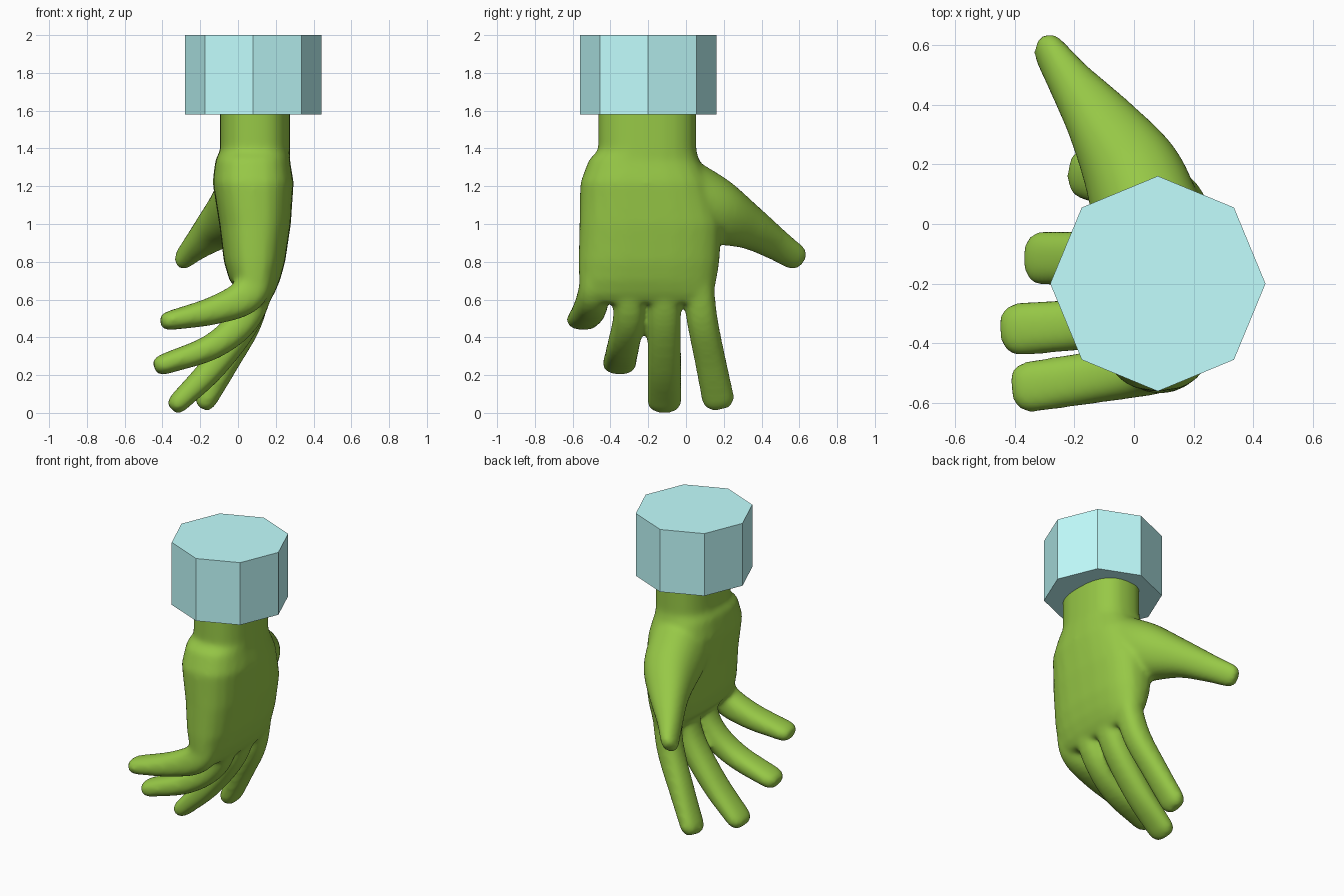
import bpy, bmesh, math
from mathutils import Vector

if "Cube" in bpy.data.objects:
    bpy.data.objects.remove(bpy.data.objects["Cube"])


def material(name, color):
    m = bpy.data.materials.new(name)
    m.diffuse_color = (*color, 1)
    m.use_nodes = True
    m.node_tree.nodes["Principled BSDF"].inputs["Base Color"].default_value = m.diffuse_color
    return m


green = material("green", (0.31, 0.58, 0.062))
teal = material("pale_teal", (0.54, 1.0, 1.0))


def loft(bm, rings):
    """Closed skin over rings with equal vertex counts."""
    vs = [[bm.verts.new(p) for p in r] for r in rings]
    n = len(vs[0])
    for a, b in zip(vs, vs[1:]):
        for i in range(n):
            j = (i + 1) % n
            bm.faces.new((a[i], a[j], b[j], b[i]))
    bm.faces.new(vs[0][::-1])
    bm.faces.new(vs[-1])


def oval(c, u, v, e=2.0, n=24):
    """Superellipse ring round c with half axes u and v."""
    out = []
    for i in range(n):
        t = 2 * math.pi * i / n
        a, b = math.cos(t), math.sin(t)
        out.append(c + u * math.copysign(abs(a) ** (2 / e), a)
                   + v * math.copysign(abs(b) ** (2 / e), b))
    return out


def spline(p, steps=5):
    """Catmull-Rom resampling of a list of vectors."""
    q = [2 * p[0] - p[1]] + p + [2 * p[-1] - p[-2]]
    out = []
    for i in range(1, len(q) - 2):
        a, b, c, d = q[i - 1:i + 3]
        for k in range(steps):
            t = k / steps
            out.append(0.5 * (2 * b + (c - a) * t + (2 * a - 5 * b + 4 * c - d) * t * t
                              + (3 * b - a - 3 * c + d) * t ** 3))
    return out + [p[-1]]


def digit(bm, pts, side, e):
    """Tapered finger; pts are (x, y, z, half width, half thickness)."""
    s = spline([Vector(p) for p in pts])
    rings = []
    for i, p in enumerate(s):
        c = Vector(p[:3])
        t = (Vector(s[min(i + 1, len(s) - 1)][:3]) - Vector(s[max(i - 1, 0)][:3])).normalized()
        u = (side - t * side.dot(t)).normalized()
        v = t.cross(u)
        rings.append(oval(c, u * p[3], v * p[4], e))
    for k, f in ((0.03, 0.90), (0.055, 0.62)):
        rings.append(oval(c + t * k, u * p[3] * f, v * p[4] * f, e))
    loft(bm, rings)


bm = bmesh.new()

# wrist and palm: z, x min, x max, y min, y max, squareness
palm = [(1.70, -.095, .275, -.465, .055, 2.5), (1.39, -.095, .275, -.465, .055, 2.5),
        (1.34, -.12, .275, -.515, .07, 2.6), (1.22, -.135, .295, -.56, .13, 2.6),
        (1.00, -.10, .28, -.565, .19, 2.6), (.80, -.075, .25, -.57, .178, 2.6),
        (.70, -.045, .222, -.568, .162, 2.6), (.63, .02, .192, -.54, .145, 2.6),
        (.58, .075, .16, -.47, .10, 2.4)]
rings = []
for z, x0, x1, y0, y1, e in palm:
    rings.append(oval(Vector(((x0 + x1) / 2, (y0 + y1) / 2, z)),
                      Vector(((x1 - x0) / 2, 0, 0)), Vector((0, (y1 - y0) / 2, 0)), e))
loft(bm, rings)

# four fingers, index to little
Y = Vector((0, 1, 0))
fingers = [
    [(.115, .055, .76, .085, .08), (.055, .085, .50, .082, .08), (-.06, .13, .27, .083, .068), (-.165, .17, .075, .087, .057)],
    [(.125, -.115, .74, .092, .09), (.042, -.115, .49, .088, .08), (-.13, -.115, .245, .09, .07), (-.312, -.115, .058, .092, .055)],
    [(.125, -.30, .74, .088, .09), (.04, -.302, .51, .084, .085), (-.13, -.332, .355, .086, .07), (-.39, -.353, .258, .09, .055)],
    [(.115, -.46, .82, .085, .08), (.06, -.487, .635, .085, .095), (-.12, -.512, .545, .088, .076), (-.355, -.547, .49, .087, .052)],
]
for f in fingers:
    digit(bm, f, Y, 2.4)

# thumb
digit(bm, [(.06, -.02, 1.15, .20, .18), (-.002, .16, 1.065, .175, .165), (-.105, .33, .985, .118, .12),
           (-.205, .465, .90, .088, .078), (-.28, .573, .828, .073, .052)], Vector((.3, .5, 1)), 2.2)

# blend all hand pieces into one smooth skin
bmesh.ops.recalc_face_normals(bm, faces=bm.faces)
me = bpy.data.meshes.new("hand")
bm.to_mesh(me)
bm.free()
hand = bpy.data.objects.new("hand", me)
bpy.context.collection.objects.link(hand)
me.materials.append(green)
rm = hand.modifiers.new("blend", 'REMESH')
rm.mode = 'VOXEL'
rm.voxel_size = 0.014
rm.use_smooth_shade = True
sm = hand.modifiers.new("soften", 'SMOOTH')
sm.factor = 0.5
sm.iterations = 16

# octagonal sleeve cuff
bpy.ops.mesh.primitive_cylinder_add(vertices=8, radius=0.361, depth=0.42, location=(.08, -.2, 1.79))
cuff = bpy.context.object
cuff.name = "cuff"
cuff.data.materials.append(teal)
